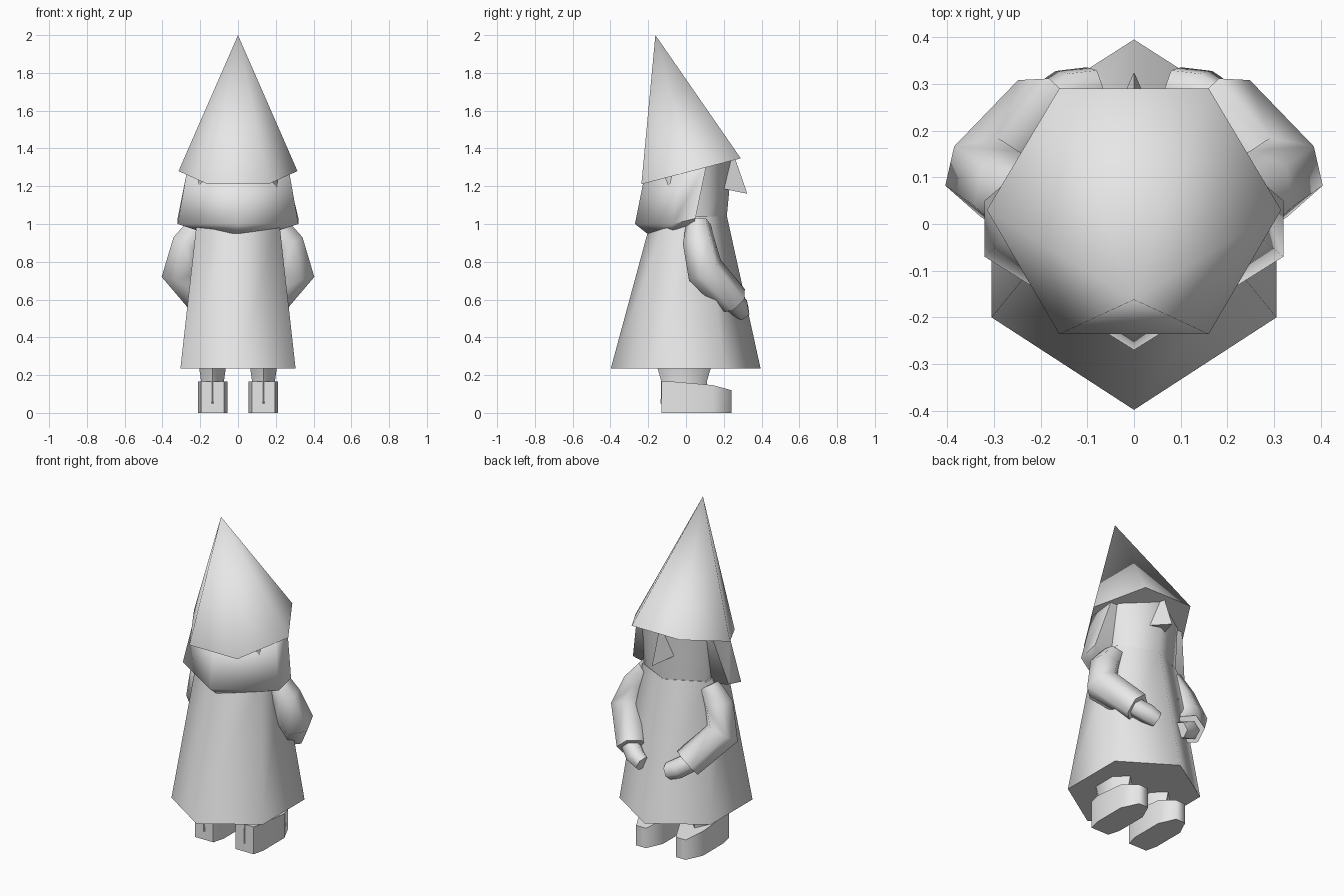
import bpy, bmesh, math
from mathutils import Vector

if "Cube" in bpy.data.objects:
    bpy.data.objects.remove(bpy.data.objects["Cube"])

grey = bpy.data.materials.new("plain grey")
grey.diffuse_color = (0.8, 0.8, 0.8, 1)
grey.use_nodes = True
grey.node_tree.nodes["Principled BSDF"].inputs["Base Color"].default_value = grey.diffuse_color


def loft(name, rings, side=1):
    """Skin a capped solid through rings of equal point count; side=-1 mirrors x."""
    bm = bmesh.new()
    vs = [[bm.verts.new((p[0] * side, p[1], p[2])) for p in r] for r in rings]
    n = len(vs[0])
    for a, b in zip(vs, vs[1:]):
        for i in range(n):
            j = (i + 1) % n
            bm.faces.new((a[i], a[j], b[j], b[i]))
    bm.faces.new(vs[0])
    bm.faces.new(vs[-1])
    bmesh.ops.remove_doubles(bm, verts=bm.verts, dist=1e-4)
    bmesh.ops.recalc_face_normals(bm, faces=bm.faces)
    mesh = bpy.data.meshes.new(name)
    bm.to_mesh(mesh)
    bm.free()
    mesh.materials.append(grey)
    ob = bpy.data.objects.new(name, mesh)
    bpy.context.collection.objects.link(ob)
    bpy.ops.object.select_all(action='DESELECT')
    ob.select_set(True)
    bpy.context.view_layer.objects.active = ob
    bpy.ops.object.shade_smooth_by_angle(angle=math.radians(72))
    return ob


def sym(half):
    """Close a right-hand half outline (first and last may lie on x=0) by mirroring."""
    return half + [(-x, y, z) for x, y, z in reversed(half) if x > 0]


def tube(name, path, side, sides=6):
    """Low-poly tube through (point, radius) pairs."""
    rings = []
    for i, (p, r) in enumerate(path):
        a = Vector(path[max(i - 1, 0)][0])
        b = Vector(path[min(i + 1, len(path) - 1)][0])
        t = (b - a).normalized()
        u = t.cross(Vector((0.3, 1, 0.3))).normalized()
        v = t.cross(u)
        rings.append([Vector(p) + r * (u * math.cos(k * math.tau / sides)
                                       + v * math.sin(k * math.tau / sides))
                      for k in range(sides)])
    return loft(name, rings, side)


def brim(y):
    return 1.28 + 0.26 * (y - 0.03)


# Robe: tapering six-sided cone
loft("robe", [
    sym([(0, -0.398, 0.235), (0.305, -0.2, 0.235), (0.305, 0.2, 0.235), (0, 0.395, 0.235)]),
    sym([(0, -0.18, 1.04), (0.215, -0.09, 1.04), (0.215, 0.11, 1.04), (0, 0.217, 1.04)])])

# Head: six-sided block rising into the hat
loft("head", [
    sym([(0, -0.17, 1.03), (0.205, -0.09, 1.03), (0.205, 0.11, 1.03), (0, 0.215, 1.03)]),
    sym([(x, y, brim(y) + 0.01) for x, y in
         ((0, -0.18), (0.21, -0.09), (0.21, 0.12), (0, 0.245))])])

# Nose: wedge leaning out from under the brim
loft("nose", [
    [(0.065, 0.18, 1.19), (0, 0.325, 1.16), (-0.065, 0.18, 1.19)],
    [(0.03, 0.2, 1.34), (0, 0.262, 1.34), (-0.03, 0.2, 1.34)]])

# Hair: flared shell around the back and sides, tucked under at the bottom
loft("hair", [
    sym([(0, -0.2, 0.945), (0.2, -0.07, 0.96), (0.215, 0.04, 1.0)]),
    sym([(0, -0.27, 1.0), (0.32, -0.07, 1.0), (0.32, 0.05, 1.03)]),
    sym([(0, -0.225, 1.225), (0.272, -0.03, 1.27), (0.25, 0.11, 1.32)])])

# Hat: leaning six-sided cone with a tilted rim
hex_xy = [(0.315, 0.03), (0.16, 0.29), (-0.16, 0.29),
          (-0.315, 0.03), (-0.16, -0.236), (0.16, -0.236)]
loft("hat", [[(x, y, brim(y)) for x, y in hex_xy], [(0, -0.162, 2.0)] * 6])

for side, word in ((1, "right"), (-1, "left")):
    # Sleeve and hand
    tube("sleeve_" + word, [((0.2, 0.065, 1.0), 0.065), ((0.265, 0.07, 0.9), 0.088),
                            ((0.31, 0.1, 0.755), 0.102), ((0.185, 0.25, 0.595), 0.086)], side)
    tube("hand_" + word, [((0.2, 0.24, 0.6), 0.055), ((0.14, 0.28, 0.56), 0.056),
                          ((0.085, 0.292, 0.535), 0.048)], side)
    # Leg: short flared stump
    loft("leg_" + word, [
        [(0.135 + 0.078 * s * math.cos(k * math.tau / 6 + math.pi / 6),
          -0.01 + 0.135 * s * math.sin(k * math.tau / 6 + math.pi / 6), z)
         for k in range(6)] for z, s in ((0.05, 0.92), (0.17, 0.9), (0.24, 1.05))], side)
    # Shoe: outline with a chamfered toe and sloping top
    outline = [(0.075, -0.13), (0.195, -0.13), (0.212, -0.06), (0.212, 0.14),
               (0.165, 0.24), (0.1, 0.24), (0.055, 0.14), (0.055, -0.06)]
    loft("shoe_" + word, [
        [(x, y, 0) for x, y in outline],
        [(x, y, 0.165 if y < 0 else 0.185 - 0.27 * y) for x, y in outline]], side)
